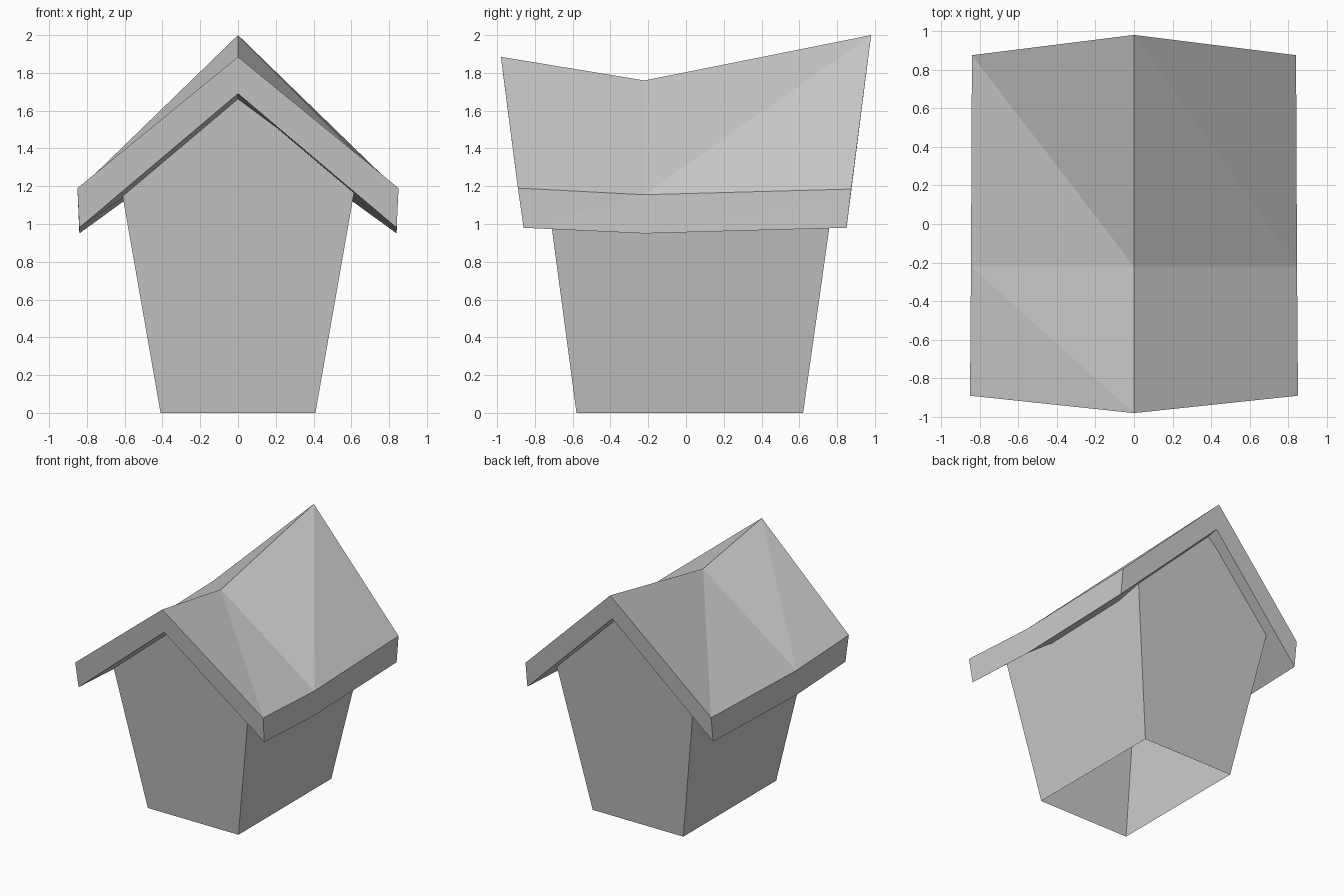
import bpy

if "Cube" in bpy.data.objects:
    bpy.data.objects.remove(bpy.data.objects["Cube"])


def add_mesh(name, verts, faces):
    mesh = bpy.data.meshes.new(name)
    mesh.from_pydata(verts, [], faces)
    mesh.update()
    obj = bpy.data.objects.new(name, mesh)
    bpy.context.collection.objects.link(obj)
    return obj


# Walls: flared five-sided house, open underneath, top tucked into the roof
def gable(base_y, eave_y, peak_y, peak_z):
    return [(0.41, base_y, 0), (0.62, eave_y, 1.2), (0, peak_y, peak_z),
            (-0.62, eave_y, 1.2), (-0.41, base_y, 0)]


walls = gable(-0.58, -0.74, -0.80, 1.69) + gable(0.62, 0.79, 0.86, 1.82)
wall_faces = [(0, 1, 2, 3, 4), (9, 8, 7, 6, 5)]
wall_faces += [(i, i + 5, i + 6, i + 1) for i in range(4)]
add_mesh("walls", walls, wall_faces)


# Roof: thick chevron section lofted through front, sagging middle and back
# each point of a section: eave underside, ridge underside, ridge top, eave top as (y, z)
def chevron(eave_low, ridge_low, ridge_top, eave_top, width):
    return [(0.84, *eave_low), (0, *ridge_low), (-0.84, *eave_low),
            (-width, *eave_top), (0, *ridge_top), (width, *eave_top)]


sections = [
    chevron((-0.86, 0.98), (-0.955, 1.69), (-0.98, 1.885), (-0.89, 1.19), 0.85),
    chevron((-0.22, 0.95), (-0.22, 1.56), (-0.22, 1.76), (-0.22, 1.155), 0.845),
    chevron((0.85, 0.98), (0.953, 1.80), (0.98, 2.0), (0.875, 1.185), 0.84),
]
roof = [p for s in sections for p in s]
roof_faces = []
for s in range(2):
    for i in range(6):
        a, b = s * 6 + i, s * 6 + (i + 1) % 6
        roof_faces += [(a, b, a + 6), (b, b + 6, a + 6)]
# Gable ends of the roof slab
roof_faces += [(0, 5, 4, 1), (1, 4, 3, 2), (12, 13, 16, 17), (13, 14, 15, 16)]
add_mesh("roof", roof, roof_faces)

# Make all normals point outward
import bmesh
for obj in bpy.context.collection.objects:
    bm = bmesh.new()
    bm.from_mesh(obj.data)
    bmesh.ops.recalc_face_normals(bm, faces=bm.faces)
    bm.to_mesh(obj.data)
    bm.free()
